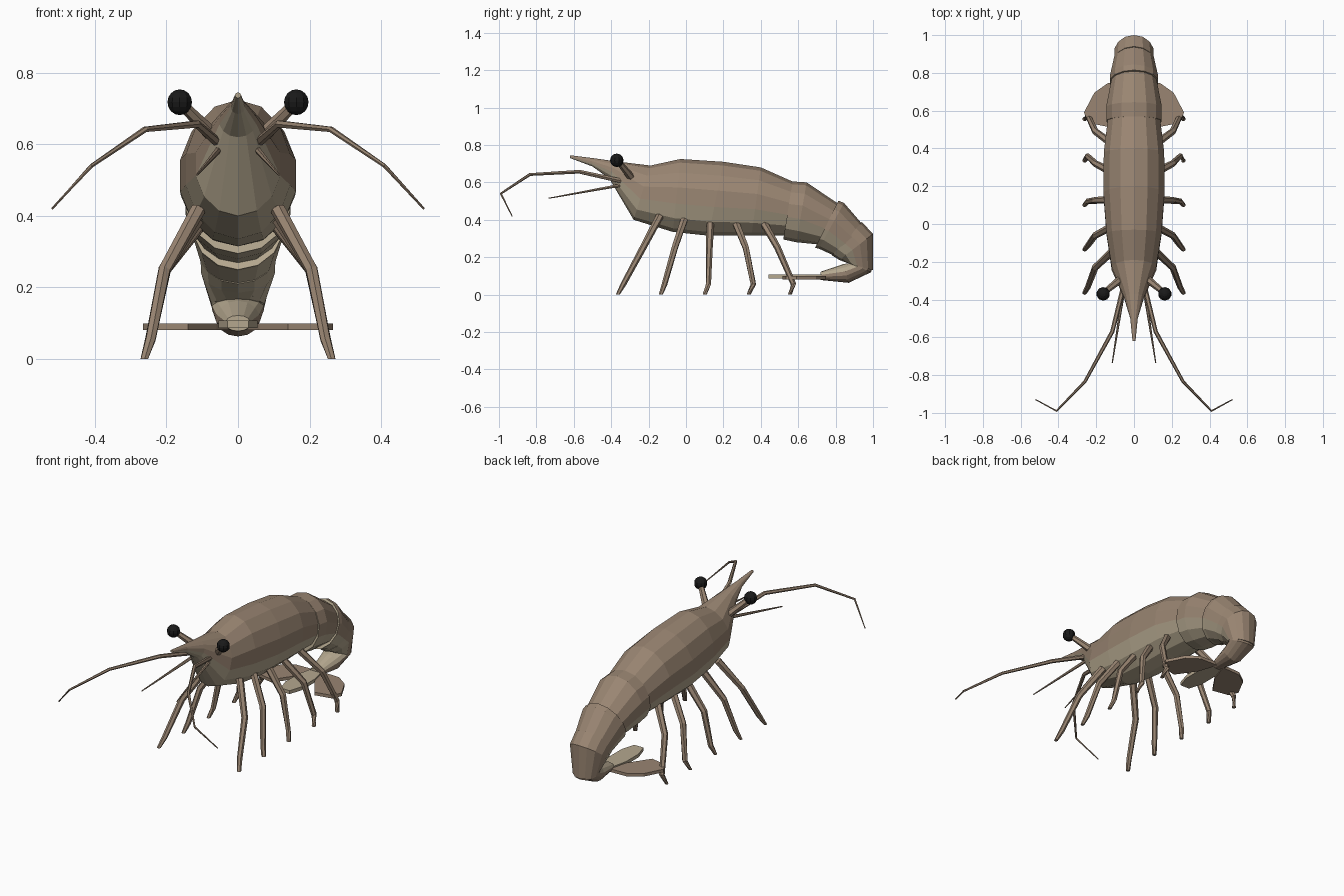
import bpy, bmesh, math
from mathutils import Vector

old = bpy.data.objects.get("Cube")
if old:
    bpy.data.objects.remove(old, do_unlink=True)


def material(name, r, g, b):
    m = bpy.data.materials.new(name)
    m.use_nodes = True
    m.diffuse_color = (r, g, b, 1)
    m.node_tree.nodes["Principled BSDF"].inputs["Base Color"].default_value = (r, g, b, 1)
    return m


BROWN = material("brown_shell", 0.32, 0.235, 0.168)
PALE = material("pale_belly", 0.46, 0.39, 0.275)
BLACK = material("black_eye", 0.01, 0.01, 0.01)


def finish(name, bm, mats):
    bmesh.ops.recalc_face_normals(bm, faces=bm.faces)
    mesh = bpy.data.meshes.new(name)
    bm.to_mesh(mesh)
    bm.free()
    for m in mats:
        mesh.materials.append(m)
    obj = bpy.data.objects.new(name, mesh)
    bpy.context.collection.objects.link(obj)


def skin(name, rings, mats, second=()):
    """Join rings of points into a closed tube; listed strips and the ends use the last material."""
    bm = bmesh.new()
    loops = [[bm.verts.new(p) for p in ring] for ring in rings]
    n = len(loops[0])
    for a, b in zip(loops, loops[1:]):
        for i in range(n):
            j = (i + 1) % n
            face = bm.faces.new((a[i], a[j], b[j], b[i]))
            face.material_index = int(i in second)
    for end in (loops[0], loops[-1]):
        bm.faces.new(end).material_index = len(mats) - 1
    finish(name, bm, mats)


def shell(name, sections, sides=14):
    """Each section: top y, top z, bottom y, bottom z, half width. The belly side is pale."""
    rings = []
    for ty, tz, by, bz, w in sections:
        top, bottom = Vector((0, ty, tz)), Vector((0, by, bz))
        mid, half = (top + bottom) / 2, (top - bottom) / 2
        ring = []
        for i in range(sides):
            a = math.tau * i / sides
            ring.append(mid + half * math.cos(a) + Vector((w * 1.025 * math.sin(a), 0, 0)))
        rings.append(ring)
    skin(name, rings, [BROWN, PALE], range(4, 10))


def limb(name, points, r0, r1, sides=6, flat_foot=False):
    """Tapered jointed tube, made on both sides."""
    for side, s in (("left", 1), ("right", -1)):
        pts = [Vector((x * s, y, z)) for x, y, z in points]
        rings = []
        for k, p in enumerate(pts):
            d = pts[min(k + 1, len(pts) - 1)] - pts[max(k - 1, 0)]
            q = d.to_track_quat("Z", "Y")
            r = r0 + (r1 - r0) * k / (len(pts) - 1)
            rings.append([p + q @ Vector((r * math.cos(math.tau * i / sides),
                                          r * math.sin(math.tau * i / sides), 0))
                          for i in range(sides)])
        if flat_foot:
            for v in rings[-1]:
                v.z = 0
        skin(f"{side}_{name}", rings, [BROWN])


def plate(name, outline, z0, z1, mat):
    skin(name, [[(x, y, z) for x, y in outline] for z in (z0, z1)], [mat])


# Carapace with pointed rostrum
shell("carapace", [
    (-0.62, 0.745, -0.62, 0.73, 0.008),
    (-0.50, 0.73, -0.50, 0.685, 0.02),
    (-0.37, 0.712, -0.41, 0.62, 0.052),
    (-0.19, 0.69, -0.28, 0.40, 0.118),
    (-0.03, 0.725, -0.07, 0.335, 0.146),
    (0.20, 0.71, 0.12, 0.315, 0.162),
    (0.40, 0.68, 0.35, 0.315, 0.16),
    (0.58, 0.60, 0.53, 0.315, 0.138),
])

# Overlapping abdomen segments, curling down
shell("abdomen_front", [
    (0.57, 0.605, 0.52, 0.295, 0.146),
    (0.645, 0.60, 0.59, 0.28, 0.147),
    (0.83, 0.475, 0.71, 0.268, 0.116),
])
shell("abdomen_middle", [
    (0.815, 0.502, 0.69, 0.25, 0.126),
    (0.845, 0.49, 0.71, 0.246, 0.126),
    (0.97, 0.345, 0.81, 0.20, 0.10),
])
shell("abdomen_rear", [
    (0.94, 0.388, 0.78, 0.21, 0.105),
    (1.0, 0.325, 0.82, 0.185, 0.103),
    (1.0, 0.13, 0.86, 0.17, 0.074),
])
shell("tail_base", [
    (1.0, 0.18, 0.85, 0.175, 0.076),
    (0.99, 0.12, 0.87, 0.168, 0.073),
    (0.87, 0.063, 0.84, 0.163, 0.06),
    (0.72, 0.078, 0.72, 0.122, 0.035),
])

# Tail fan
plate("telson", [(-0.03, 0.75), (-0.055, 0.64), (-0.055, 0.52), (-0.03, 0.44),
                 (0.03, 0.44), (0.055, 0.52), (0.055, 0.64), (0.03, 0.75)],
      0.087, 0.107, PALE)
for side, s in (("left", 1), ("right", -1)):
    fan = [(0.02, 0.75), (0.14, 0.745), (0.21, 0.695), (0.265, 0.59),
           (0.24, 0.535), (0.14, 0.515), (0.06, 0.63)]
    plate(side + "_tail_fin", [(x * s, y) for x, y in fan], 0.081, 0.099, BROWN)

# Five pairs of legs: root height, then y of root, knee, ankle and foot
LEGS = [
    (0.42, -0.14, -0.23, -0.335, -0.365),
    (0.40, -0.01, -0.06, -0.115, -0.135),
    (0.38, 0.13, 0.125, 0.12, 0.10),
    (0.375, 0.27, 0.32, 0.36, 0.335),
    (0.375, 0.42, 0.49, 0.575, 0.555),
]
for n, (top, root, knee, ankle, foot) in enumerate(LEGS, 1):
    limb(f"leg_{n}", [(0.11, root, top), (0.205, knee, 0.25), (0.245, ankle, 0.055),
                      (0.262, foot, 0)], 0.021, 0.012, flat_foot=True)

# Antennae, antennules and eye stalks
limb("antenna", [(0.05, -0.31, 0.60), (0.115, -0.57, 0.657), (0.26, -0.835, 0.642),
                 (0.41, -0.99, 0.54), (0.52, -0.93, 0.42)], 0.014, 0.003)
limb("antennule", [(0.05, -0.32, 0.59), (0.115, -0.735, 0.515)], 0.01, 0.003)
limb("eye_stalk", [(0.055, -0.28, 0.61), (0.155, -0.36, 0.71)], 0.022, 0.015)

# Eyes
for side, s in (("left", 1), ("right", -1)):
    bm = bmesh.new()
    bmesh.ops.create_uvsphere(bm, u_segments=10, v_segments=8, radius=0.036)
    bmesh.ops.translate(bm, verts=bm.verts, vec=(0.163 * s, -0.37, 0.718))
    finish(side + "_eye", bm, [BLACK])
